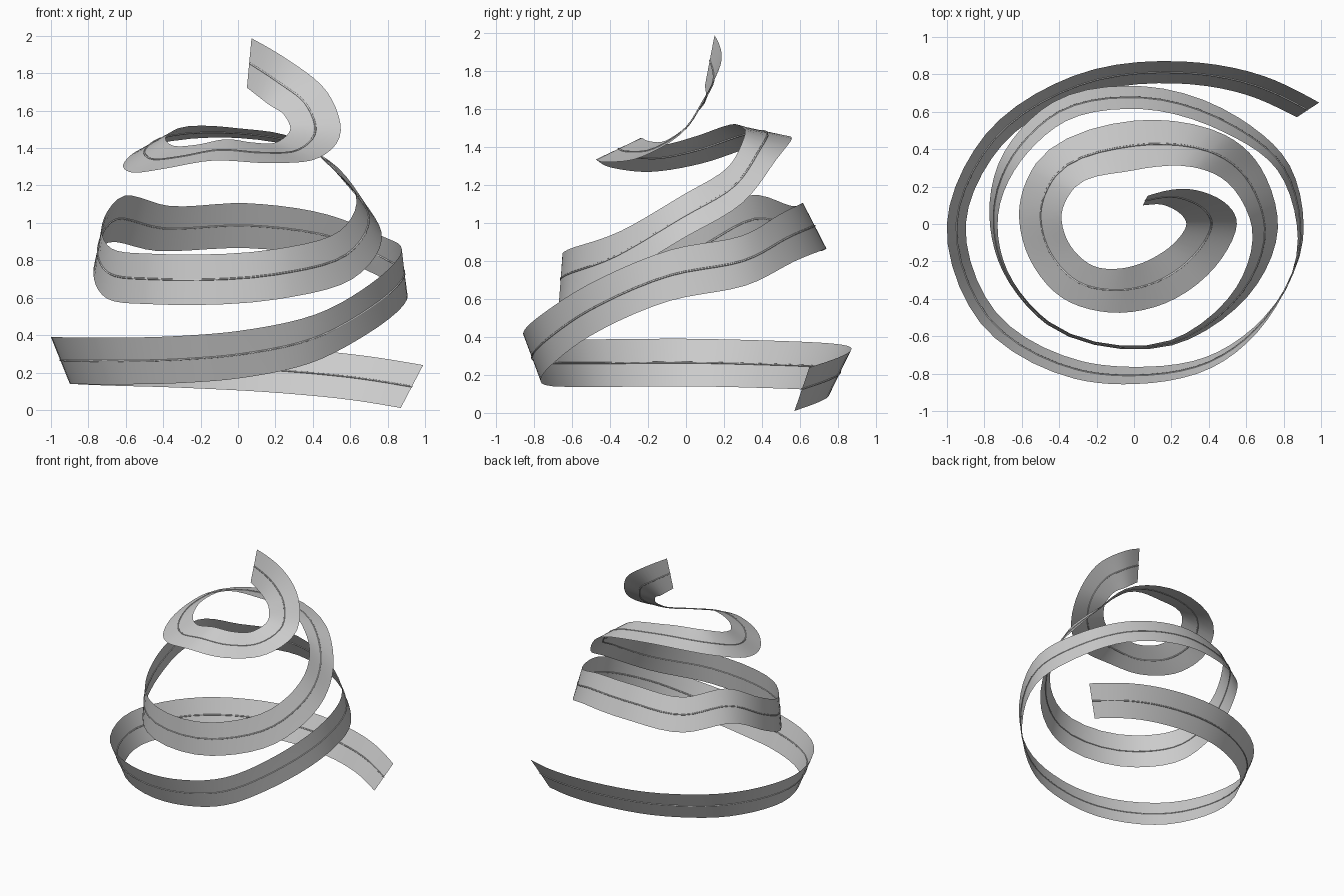
import bpy, bmesh
from math import sin, cos, radians
from mathutils import Vector

if "Cube" in bpy.data.objects:
    bpy.data.objects.remove(bpy.data.objects["Cube"])

WIDTH = 0.27
STEPS = 5

# Centre path of the ribbon: x, y, z, lean of its upper edge away from the axis (degrees)
PATH = [
    (.93, .61, .125, 32), (.65, .74, .17, 30), (.25, .81, .21, 27), (-.3, .74, .24, 25),
    (-.75, .45, .255, 23), (-.95, 0, .265, 22), (-.78, -.5, .262, 22), (-.3, -.78, .27, 22),
    (0, -.81, .295, 20), (.4, -.74, .38, 14), (.7, -.51, .54, 5), (.89, -.08, .725, -6),
    (.8, .3, .80, -15), (.52, .53, .92, -24), (.05, .675, .985, -27), (-.4, .6, .97, -27),
    (-.65, .36, 1.02, -22), (-.75, .05, .86, -10), (-.69, -.25, .73, -5),
    (-.46, -.53, .70, -4), (.2, -.635, .725, -6), (.58, -.36, .83, -17),
    (.70, -.02, 1.03, -31), (.59, .26, 1.2, -46), (.4, .39, 1.39, -65),
    (0, .42, 1.48, -79), (-.42, .26, 1.45, -65), (-.5, .07, 1.385, -58),
    (-.45, -.15, 1.34, -58), (-.3, -.31, 1.355, -62), (-.1, -.355, 1.39, -65),
    (.12, -.31, 1.375, -66), (.32, -.17, 1.39, -72), (.415, 0, 1.5, -88),
    (.36, .09, 1.64, -115), (.22, .145, 1.75, -145), (.06, .125, 1.855, -168),
]


def smooth_path(rows, steps):
    """Cubic spline through the rows, spaced by distance."""
    p = [Vector(r) for r in rows]
    n = len(p)
    h = [(p[i + 1].xyz - p[i].xyz).length for i in range(n - 1)]
    d = [(p[i + 1] - p[i]) / h[i] for i in range(n - 1)]
    m = [(d[i - 1] * h[i] + d[i] * h[i - 1]) / (h[i - 1] + h[i]) for i in range(1, n - 1)]
    m = [d[0] * 1.5 - m[0] * 0.5] + m + [d[-1] * 1.5 - m[-1] * 0.5]
    out = []
    for i in range(n - 1):
        for k in range(steps):
            t = k / steps
            out.append(p[i] * (2 * t**3 - 3 * t**2 + 1) + p[i + 1] * (3 * t**2 - 2 * t**3)
                       + m[i] * (h[i] * (t**3 - 2 * t**2 + t))
                       + m[i + 1] * (h[i] * (t**3 - t**2)))
    return out + [p[-1]]


points = smooth_path(PATH, STEPS)

# Ribbon: a flat strip leaning in the plane through the vertical axis
bm = bmesh.new()
previous = None
for q in points:
    lean = radians(q[3])
    radial = Vector((q[0], q[1], 0)).normalized()
    across = (radial * sin(lean) + Vector((0, 0, cos(lean)))) * WIDTH / 2
    row = [bm.verts.new(q.xyz + across * s) for s in (1, 0, -1)]
    if previous:
        for j in range(2):
            bm.faces.new((previous[j], previous[j + 1], row[j + 1], row[j]))
    previous = row
mesh = bpy.data.meshes.new("spiral_ribbon")
bm.to_mesh(mesh)
bm.free()
for face in mesh.polygons:
    face.use_smooth = True
ribbon = bpy.data.objects.new("spiral_ribbon", mesh)
bpy.context.collection.objects.link(ribbon)

# Cord: a thin raised line along the middle of the ribbon
curve = bpy.data.curves.new("centre_cord", "CURVE")
curve.dimensions = "3D"
curve.bevel_depth = 0.005
curve.bevel_resolution = 1
spline = curve.splines.new("POLY")
spline.points.add(len(points) - 1)
for target, q in zip(spline.points, points):
    target.co = (q[0], q[1], q[2], 1)
cord = bpy.data.objects.new("centre_cord", curve)
bpy.context.collection.objects.link(cord)
